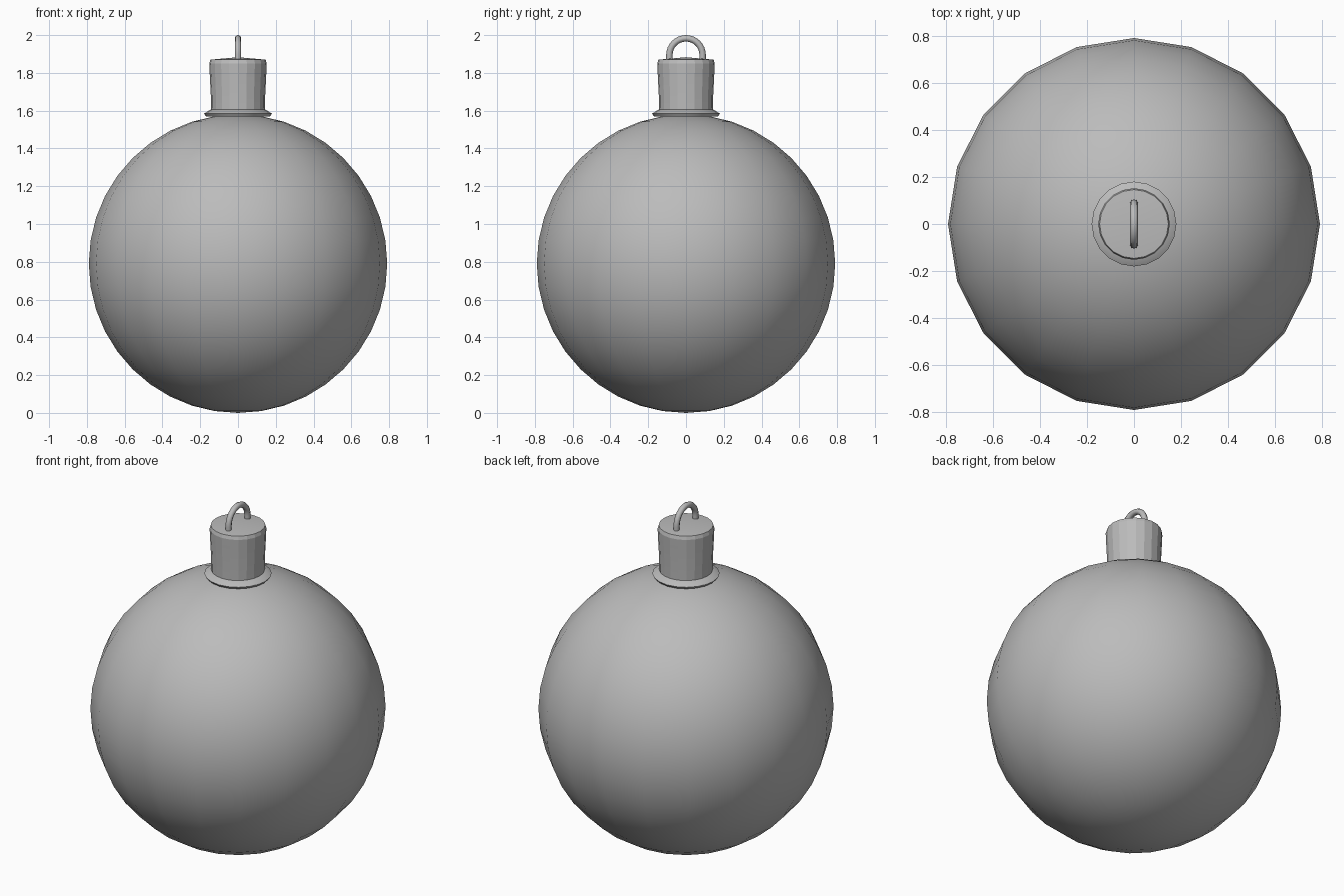
import bpy
from math import cos, sin, pi, radians

cube = bpy.data.objects.get("Cube")
if cube:
    bpy.data.objects.remove(cube, do_unlink=True)

SIDES = 20
R = 0.79

grey = bpy.data.materials.new("plain grey")
grey.use_nodes = True
grey.diffuse_color = (0.5, 0.5, 0.5, 1)
grey.node_tree.nodes["Principled BSDF"].inputs["Base Color"].default_value = (0.5, 0.5, 0.5, 1)


def finish(obj, name, angle):
    obj.name = obj.data.name = name
    obj.data.materials.clear()
    obj.data.materials.append(grey)
    bpy.ops.object.select_all(action="DESELECT")
    obj.select_set(True)
    bpy.context.view_layer.objects.active = obj
    bpy.ops.object.shade_smooth_by_angle(angle=radians(angle))


def lathe(name, profile, angle):
    """Revolve (radius, height) points about z; the ends close at the axis."""
    verts, faces = [], []
    for r, z in profile:
        verts += [(r * cos(2 * pi * i / SIDES), r * sin(2 * pi * i / SIDES), z)
                  for i in range(SIDES)]
    for k in range(len(profile) - 1):
        for i in range(SIDES):
            j = (i + 1) % SIDES
            a, b = k * SIDES, (k + 1) * SIDES
            faces.append((a + i, a + j, b + j, b + i))
    top = (len(profile) - 1) * SIDES
    faces.append(tuple(reversed(range(SIDES))))
    verts.append((0, 0, profile[-1][1] + 0.013))
    faces += [(top + i, top + (i + 1) % SIDES, len(verts) - 1) for i in range(SIDES)]
    mesh = bpy.data.meshes.new(name)
    mesh.from_pydata(verts, [], faces)
    obj = bpy.data.objects.new(name, mesh)
    bpy.context.collection.objects.link(obj)
    finish(obj, name, angle)


# Round bauble body
bpy.ops.mesh.primitive_uv_sphere_add(segments=SIDES, ring_count=SIDES, radius=R, location=(0, 0, R))
finish(bpy.context.object, "bauble_body", 40)

# Cap with a flared skirt, faceted wall and shallow cone top
lathe("cap_skirt", [(0.17, 1.57), (0.18, 1.584), (0.145, 1.606)], 30)
lathe("cap", [(0.143, 1.58), (0.144, 1.68), (0.15, 1.80), (0.152, 1.85), (0.146, 1.87)], 15)

# Hanging loop: a half circle with straight legs, swept as a round wire
wire, bend, centre = 0.017, 0.088, 1.895
path = [(0, bend, 1.86)]
path += [(0, bend * cos(pi * i / 16), centre + bend * sin(pi * i / 16)) for i in range(17)]
path += [(0, -bend, 1.86)]
curve = bpy.data.curves.new("hanging_loop", "CURVE")
curve.dimensions = "3D"
curve.bevel_depth = wire
curve.bevel_resolution = 2
curve.use_fill_caps = True
spline = curve.splines.new("POLY")
spline.points.add(len(path) - 1)
for point, co in zip(spline.points, path):
    point.co = (*co, 1)
loop = bpy.data.objects.new("hanging_loop", curve)
bpy.context.collection.objects.link(loop)
bpy.ops.object.select_all(action="DESELECT")
loop.select_set(True)
bpy.context.view_layer.objects.active = loop
bpy.ops.object.convert(target="MESH")
finish(bpy.context.object, "hanging_loop", 50)
